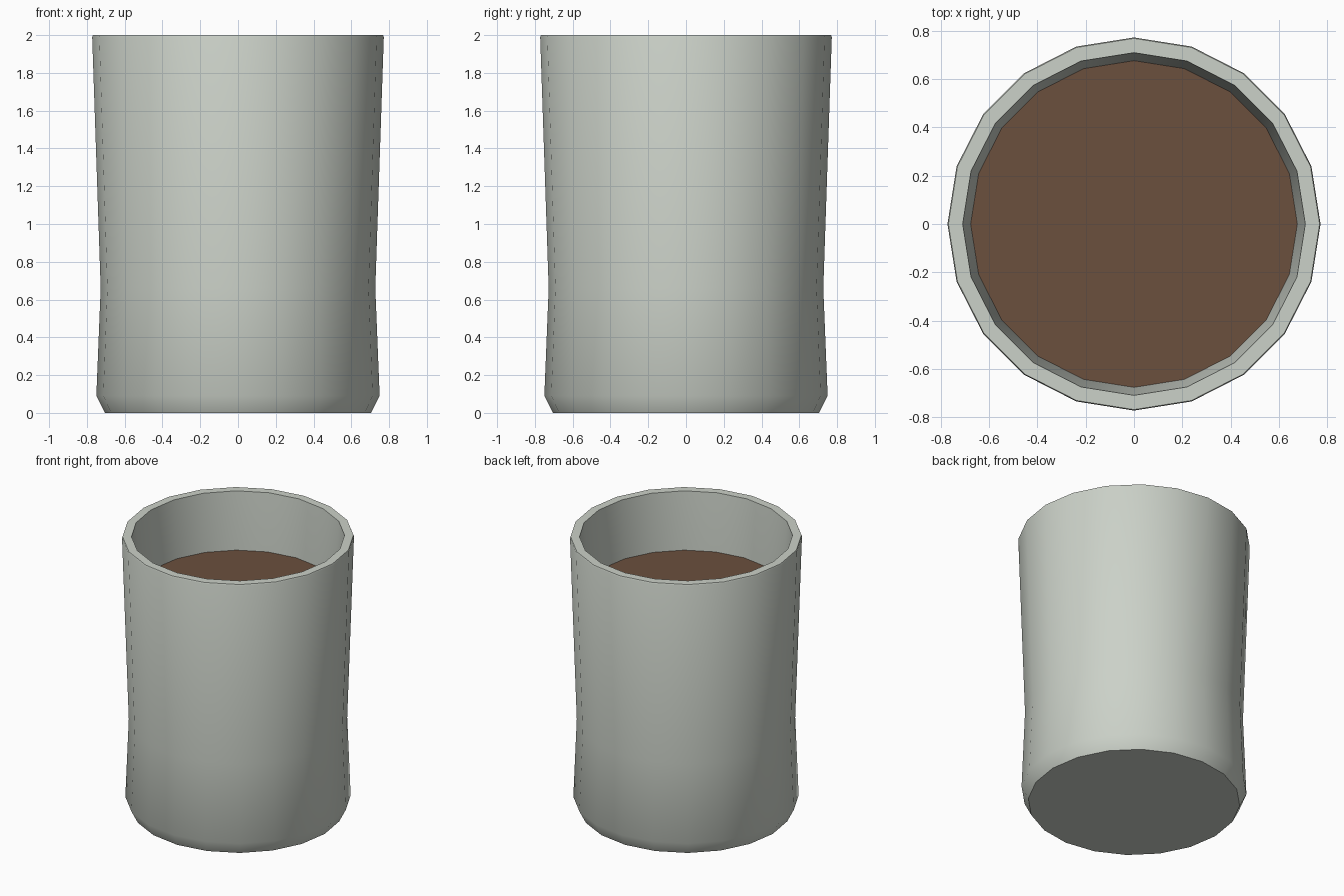
import bpy
import bmesh
import math

SIDES = 20

cube = bpy.data.objects.get("Cube")
if cube:
    bpy.data.objects.remove(cube, do_unlink=True)


def material(name, rgb):
    mat = bpy.data.materials.new(name)
    mat.use_nodes = True
    mat.diffuse_color = (*rgb, 1)
    for node in mat.node_tree.nodes:
        if node.type == 'BSDF_PRINCIPLED':
            node.inputs["Base Color"].default_value = (*rgb, 1)
    return mat


def lathe(name, profile, mat, cap_start, cap_end):
    """Turn (radius, z) points about the z axis, with optional flat end caps."""
    bm = bmesh.new()
    rings = []
    for radius, z in profile:
        rings.append([bm.verts.new((radius * math.cos(2 * math.pi * i / SIDES),
                                    radius * math.sin(2 * math.pi * i / SIDES), z))
                      for i in range(SIDES)])
    for low, high in zip(rings, rings[1:]):
        for i in range(SIDES):
            j = (i + 1) % SIDES
            bm.faces.new((low[i], low[j], high[j], high[i]))
    if cap_start:
        bm.faces.new(rings[0][::-1])
    if cap_end:
        bm.faces.new(rings[-1])
    mesh = bpy.data.meshes.new(name)
    bm.to_mesh(mesh)
    bm.free()
    mesh.materials.append(mat)
    obj = bpy.data.objects.new(name, mesh)
    bpy.context.collection.objects.link(obj)
    bpy.ops.object.select_all(action='DESELECT')
    obj.select_set(True)
    bpy.context.view_layer.objects.active = obj
    bpy.ops.object.shade_smooth_by_angle(angle=math.radians(40))
    return obj


ceramic = material("pale grey ceramic", (0.6, 0.64, 0.58))
coffee = material("brown coffee", (0.147, 0.08, 0.048))

# Cup: foot, waist, rim, then down the inner wall to the floor
cup_profile = [(0.705, 0), (0.75, 0.09), (0.727, 0.66), (0.772, 1.99), (0.768, 2),
               (0.709, 2), (0.676, 1.58), (0.665, 0.66), (0.665, 0.12)]
lathe("cup", cup_profile, ceramic, True, True)

# Drink surface, flush with the inner wall
lathe("drink_surface", [(0.673, 1.575), (0.676, 1.58)], coffee, True, True)
